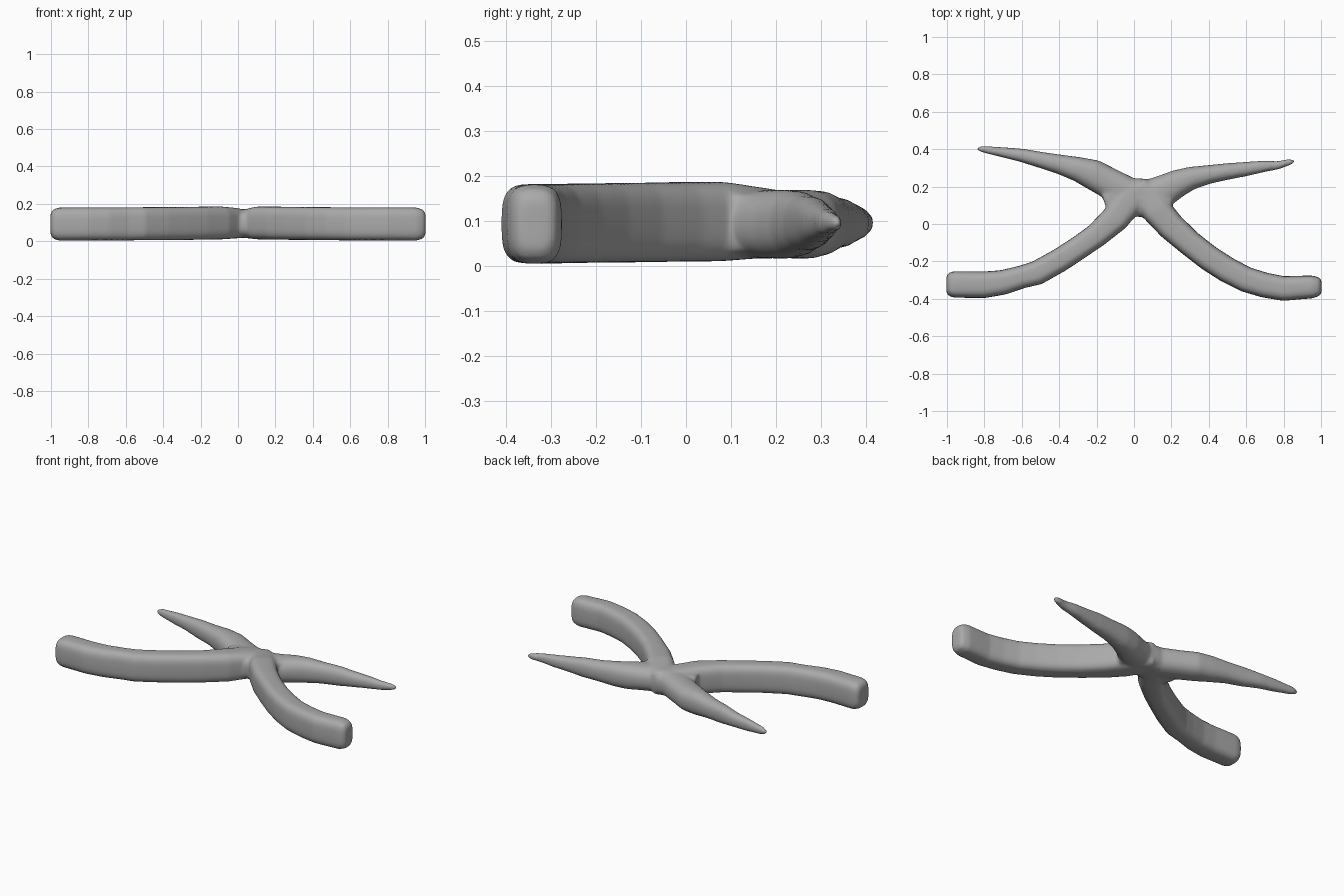
import bpy, bmesh, math
from mathutils import Vector

SIDES = 24

grey = bpy.data.materials.new("plain grey")
grey.diffuse_color = (0.4, 0.4, 0.4, 1)


def sweep(name, stations, power):
    """Loft rounded cross-sections; each station is x, y, z, width, height."""
    bm = bmesh.new()
    rings = []
    for i, (x, y, z, w, h) in enumerate(stations):
        a = stations[max(i - 1, 0)]
        b = stations[min(i + 1, len(stations) - 1)]
        d = Vector((b[0] - a[0], b[1] - a[1])).normalized()
        ring = []
        for k in range(SIDES):
            t = 2 * math.pi * k / SIDES
            c, s = math.cos(t), math.sin(t)
            u = math.copysign(abs(c) ** power, c) * w / 2
            v = math.copysign(abs(s) ** power, s) * h / 2
            ring.append(bm.verts.new((x - d.y * u, y + d.x * u, z + v)))
        rings.append(ring)
    for r, q in zip(rings, rings[1:]):
        for k in range(SIDES):
            n = (k + 1) % SIDES
            bm.faces.new((r[k], r[n], q[n], q[k]))
    bm.faces.new(rings[0])
    bm.faces.new(rings[-1])
    bmesh.ops.recalc_face_normals(bm, faces=bm.faces)
    me = bpy.data.meshes.new(name)
    bm.to_mesh(me)
    bm.free()
    ob = bpy.data.objects.new(name, me)
    bpy.context.collection.objects.link(ob)
    return ob


# Two curved handles with blunt rounded ends
left_handle = sweep("left_handle", [
    (-1.003, -.322, .092, .09, .11), (-.99, -.322, .092, .125, .155),
    (-.96, -.323, .092, .142, .177), (-.8, -.325, .093, .142, .177),
    (-.7, -.312, .093, .132, .177), (-.6, -.283, .093, .122, .177),
    (-.52, -.262, .094, .13, .177), (-.4, -.195, .095, .128, .177),
    (-.3, -.13, .095, .126, .177), (-.2, -.06, .097, .13, .177),
    (-.1, .03, .098, .15, .177), (-.03, .12, .097, .16, .165),
    (.03, .19, .093, .12, .15)], .6)
right_handle = sweep("right_handle", [
    (1.003, -.335, .092, .07, .11), (.99, -.335, .092, .1, .155),
    (.955, -.336, .092, .122, .177), (.8, -.345, .093, .132, .177),
    (.7, -.327, .093, .134, .177), (.6, -.297, .093, .136, .177),
    (.5, -.246, .094, .138, .177), (.4, -.182, .095, .138, .177),
    (.3, -.104, .096, .138, .177), (.2, -.015, .097, .15, .177),
    (.12, .075, .098, .16, .177), (.07, .15, .095, .16, .16),
    (.02, .2, .093, .12, .15)], .6)

# Tapering jaws that grow out of the joint
left_jaw = sweep("left_jaw", [
    (-.838, .404, .095, .016, .02), (-.81, .4, .095, .034, .045),
    (-.75, .391, .095, .046, .06), (-.68, .38, .095, .058, .075),
    (-.6, .367, .095, .072, .085), (-.5, .343, .095, .086, .11),
    (-.4, .32, .095, .104, .12), (-.3, .293, .094, .132, .145),
    (-.22, .265, .092, .162, .154), (-.14, .222, .092, .166, .152),
    (-.04, .17, .093, .17, .155), (.06, .13, .094, .16, .15)], .85)
right_jaw = sweep("right_jaw", [
    (.858, .335, .095, .016, .022), (.83, .331, .095, .034, .04),
    (.77, .314, .095, .044, .055), (.7, .309, .095, .06, .07),
    (.6, .294, .095, .076, .09), (.5, .281, .095, .088, .115),
    (.4, .265, .094, .1, .125), (.31, .246, .093, .122, .145),
    (.24, .22, .092, .146, .154), (.17, .182, .092, .17, .152),
    (.09, .15, .093, .18, .152), (0, .13, .094, .16, .15)], .85)

# Flat joint block where the four limbs cross
joint = sweep("joint", [
    (-.16, .12, .094, .1, .13), (-.1, .14, .094, .2, .148),
    (.02, .142, .093, .205, .15), (.13, .13, .094, .21, .15),
    (.2, .11, .094, .1, .13)], .7)

# Fuse everything into one softly blended body
parts = [left_handle, right_handle, left_jaw, right_jaw, joint]
bpy.ops.object.select_all(action='DESELECT')
for ob in parts:
    ob.select_set(True)
bpy.context.view_layer.objects.active = joint
bpy.ops.object.join()
pliers = bpy.context.view_layer.objects.active
pliers.name = "pliers_body"
pliers.data.materials.clear()
pliers.data.materials.append(grey)
remesh = pliers.modifiers.new("fuse", 'REMESH')
remesh.mode = 'VOXEL'
remesh.voxel_size = .009
remesh.use_smooth_shade = True
smooth = pliers.modifiers.new("blend", 'SMOOTH')
smooth.factor = .5
smooth.iterations = 9
